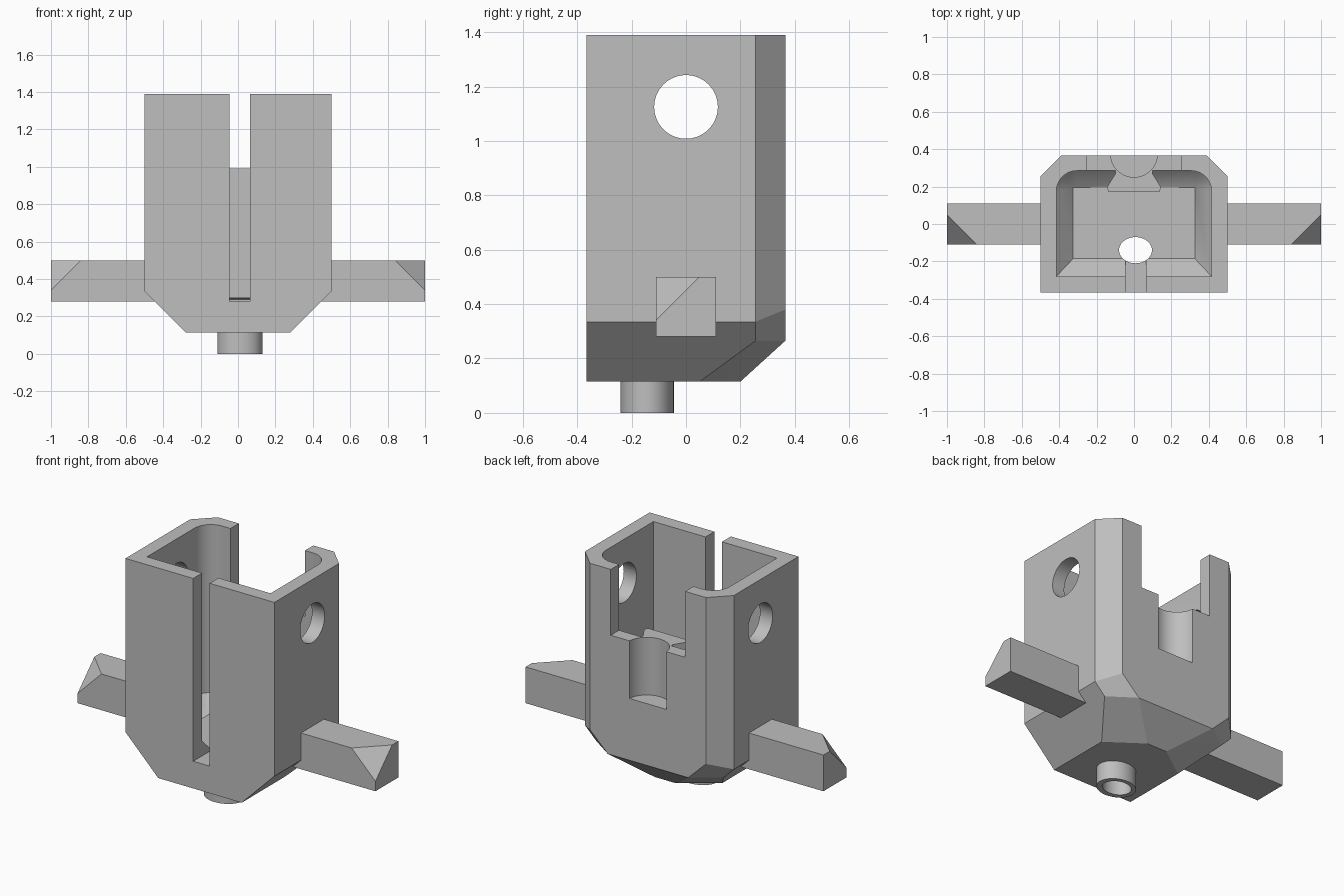
import bpy, bmesh, math
from mathutils import Matrix

cube = bpy.data.objects.get("Cube")
if cube:
    bpy.data.objects.remove(cube, do_unlink=True)

grey = bpy.data.materials.new("plain grey")
grey.use_nodes = True
colour = (0.52, 0.52, 0.52, 1)
grey.diffuse_color = colour
grey.node_tree.nodes["Principled BSDF"].inputs["Base Color"].default_value = colour


def finish(name, bm):
    bmesh.ops.recalc_face_normals(bm, faces=bm.faces)
    mesh = bpy.data.meshes.new(name)
    bm.to_mesh(mesh)
    bm.free()
    mesh.materials.append(grey)
    obj = bpy.data.objects.new(name, mesh)
    bpy.context.collection.objects.link(obj)
    return obj


def hull(name, points):
    """Convex solid around a set of points."""
    bm = bmesh.new()
    for p in points:
        bm.verts.new(p)
    bmesh.ops.convex_hull(bm, input=bm.verts)
    bmesh.ops.dissolve_limit(bm, angle_limit=0.01, verts=bm.verts, edges=bm.edges)
    return finish(name, bm)


def mirrored(points):
    return [(s * x, y, z) for x, y, z in points for s in (1, -1)]


def box(name, x0, x1, y0, y1, z0, z1):
    return hull(name, [(x, y, z) for x in (x0, x1) for y in (y0, y1) for z in (z0, z1)])


def cylinder(name, centre, rx, ry, depth, axis="Z"):
    bm = bmesh.new()
    bmesh.ops.create_cone(bm, cap_ends=True, segments=64, radius1=1, radius2=1, depth=depth)
    m = Matrix.Translation(centre)
    if axis == "X":
        m = m @ Matrix.Rotation(math.pi / 2, 4, "Y")
    bm.transform(m @ Matrix.Diagonal((rx, ry, 1, 1)))
    return finish(name, bm)


def select(obj):
    bpy.ops.object.select_all(action="DESELECT")
    obj.select_set(True)
    bpy.context.view_layer.objects.active = obj


def cut(target, cutter):
    mod = target.modifiers.new("cut", "BOOLEAN")
    mod.operation = "DIFFERENCE"
    mod.solver = "EXACT"
    mod.object = cutter
    select(target)
    bpy.ops.object.modifier_apply(modifier=mod.name)


# Outer body with chamfered back corners and underside
body = hull("body", mirrored([
    (.5, -.365, 1.39), (.5, .255, 1.39), (.39, .365, 1.39),
    (.5, -.365, .335), (.5, .255, .335), (.39, .365, .38),
    (.43, .255, .265), (.27, .365, .265),
    (.28, -.365, .115), (.28, .05, .115), (.07, .2, .115)]))

# Hollow pin under the body
pin = cylinder("bottom_pin", (.01, -.143, .0625), .12, .098, .125)

# Dovetail rib on the inside of the back wall
rib_outline = [(.1, .29), (.1, .268), (.145, .195), (.135, .172)]
outline = rib_outline + [(-x, y) for x, y in reversed(rib_outline)]
bm = bmesh.new()
low = [bm.verts.new((x, y, .3 if y < .18 else .275)) for x, y in outline]
high = [bm.verts.new((x, y, .99)) for x, y in outline]
bm.faces.new(high)
bm.faces.new(low[1:7])
bm.faces.new((low[0], low[1], low[6], low[7]))
for i in range(8):
    j = (i + 1) % 8
    bm.faces.new((low[i], low[j], high[j], high[i]))
bmesh.ops.triangulate(bm, faces=[f for f in bm.faces if abs(f.normal.z) < 2 and len(f.verts) > 4])
rib = finish("dovetail_rib", bm)

# Cutter for the cavity: rounded back corners and a sloped foot
rim = [(.415, -.28)]
r = .11
for i in range(9):
    a = math.pi / 2 * i / 8
    rim.append((.415 - r + r * math.cos(a), .285 - r + r * math.sin(a)))
cavity = hull("cavity_cutter", mirrored(
    [(x, y, z) for x, y in rim for z in (.37, 1.5)]
    + [(.325, -.185, .28), (.325, .195, .28)]))

# Cutters for the slot, openings and holes
slot = box("slot_cutter", -.045, .065, -.5, -.15, .28, 1.5)
opening = box("opening_cutter", -.25, .25, .24, .5, .99, 1.5)
cross_hole = cylinder("cross_hole_cutter", (0, 0, 1.125), .117, .117, 2, "X")
drain = cylinder("drain_cutter", (.008, -.14, .15), .088, .07, .6)
notch = cylinder("notch_cutter", (0, .375, .84), .125, .125, .4)

for cutter in (cavity, slot, opening, cross_hole, drain, notch):
    cut(body, cutter)
cut(pin, drain)
cut(rib, notch)
for cutter in (cavity, slot, opening, cross_hole, drain, notch):
    bpy.data.objects.remove(cutter, do_unlink=True)

# Side bars with a clipped upper front corner
bars = []
for name, s in (("left_bar", 1), ("right_bar", -1)):
    pts = [(.43, y, z) for y in (-.11, .11) for z in (.28, .5)]
    pts += [(1, -.11, .28), (1, .11, .28), (1, .11, .5),
            (.84, -.11, .5), (1, .05, .5), (1, -.11, .34)]
    bars.append(hull(name, [(s * x, y, z) for x, y, z in pts]))

for obj in [body, pin, rib] + bars:
    select(obj)
    bpy.ops.object.shade_smooth_by_angle(angle=math.radians(20))
